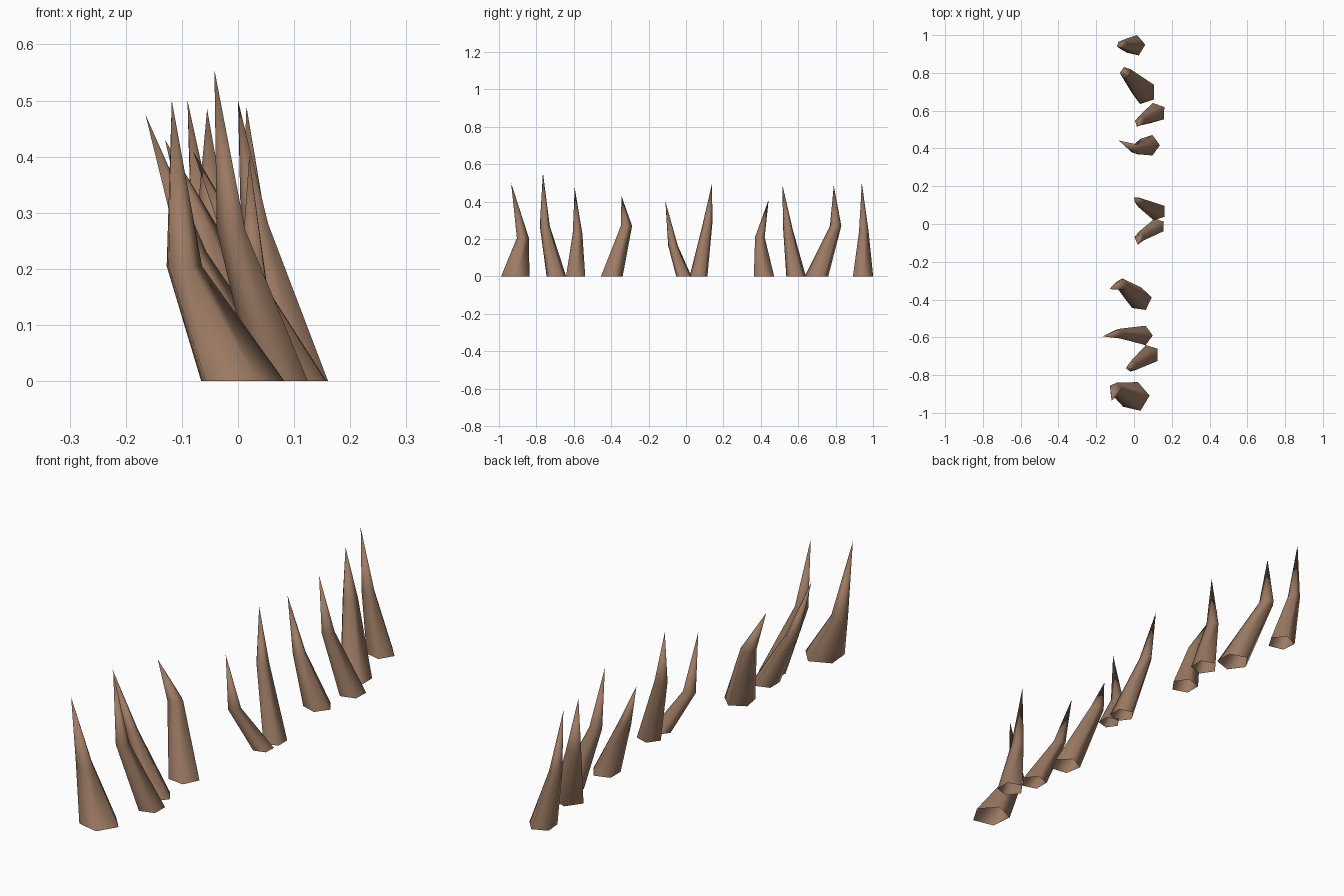
import bpy, bmesh, math

brown = bpy.data.materials.new("horn brown")
brown.diffuse_color = (0.33, 0.195, 0.125, 1)

# base centre x, y, base radius, ring turn (deg), bend centre x, y, z, bend radius, tip x, y, z
SPIKES = [
    (0.003, -0.915, 0.080, 5, -0.098, -0.873, 0.205, 0.034, -0.118, -0.935, 0.50),
    (0.080, -0.693, 0.055, 36, -0.010, -0.755, 0.27, 0.028, -0.042, -0.765, 0.555),
    (0.045, -0.590, 0.054, 0, -0.083, -0.580, 0.23, 0.027, -0.165, -0.595, 0.475),
    (0.033, -0.400, 0.062, 10, -0.065, -0.320, 0.27, 0.032, -0.130, -0.345, 0.43),
    (0.122, -0.012, 0.043, 34, 0.030, -0.070, 0.165, 0.027, 0.020, -0.110, 0.40),
    (0.120, 0.067, 0.050, 36, 0.032, 0.115, 0.28, 0.027, 0.000, 0.140, 0.50),
    (0.080, 0.417, 0.057, 0, 0.010, 0.395, 0.21, 0.027, -0.080, 0.442, 0.41),
    (0.115, 0.588, 0.055, 34, 0.033, 0.545, 0.25, 0.027, 0.015, 0.515, 0.49),
    (0.052, 0.698, 0.066, 36, -0.043, 0.800, 0.27, 0.032, -0.055, 0.790, 0.485),
    (0.003, 0.945, 0.057, 5, -0.060, 0.950, 0.24, 0.027, -0.090, 0.940, 0.50),
]


def spike(name, bx, by, br, turn, mx, my, mz, mr, tx, ty, tz):
    """Five-sided bent horn, open at the bottom."""
    bm = bmesh.new()
    rings = []
    for cx, cy, cz, r in ((bx, by, 0, br), (mx, my, mz, mr)):
        angles = [math.radians(turn + 72 * i) for i in range(5)]
        rings.append([bm.verts.new((cx + r * math.cos(a), cy + r * math.sin(a), cz))
                      for a in angles])
    tip = bm.verts.new((tx, ty, tz))
    low, mid = rings
    for i in range(5):
        j = (i + 1) % 5
        bm.faces.new((low[i], low[j], mid[j], mid[i]))
        bm.faces.new((mid[i], mid[j], tip))
    for f in bm.faces:
        f.smooth = True
    mesh = bpy.data.meshes.new(name)
    bm.to_mesh(mesh)
    bm.free()
    mesh.materials.append(brown)
    bpy.context.collection.objects.link(bpy.data.objects.new(name, mesh))


# Row of spikes along y
for n, values in enumerate(SPIKES, 1):
    spike(f"spike_{n}", *values)
